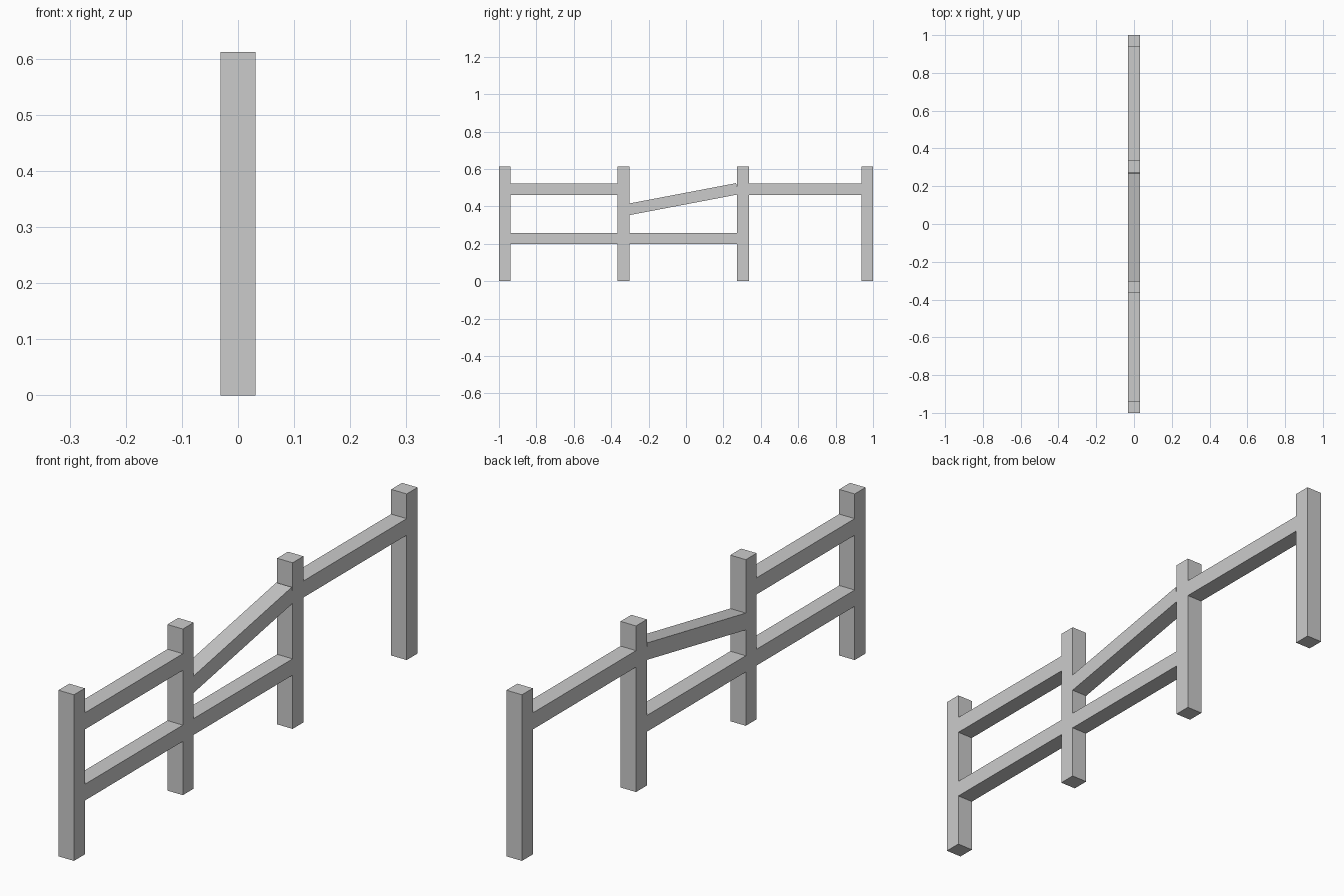
import bpy, bmesh

if "Cube" in bpy.data.objects:
    bpy.data.objects.remove(bpy.data.objects["Cube"])

W = 0.0315  # half thickness of all timber


def plank(name, profile):
    """Extrude a (y, z) outline across x."""
    bm = bmesh.new()
    face = bm.faces.new([bm.verts.new((-W, y, z)) for y, z in profile])
    ext = bmesh.ops.extrude_face_region(bm, geom=[face])
    verts = [v for v in ext["geom"] if isinstance(v, bmesh.types.BMVert)]
    bmesh.ops.translate(bm, verts=verts, vec=(2 * W, 0, 0))
    bmesh.ops.recalc_face_normals(bm, faces=bm.faces)
    mesh = bpy.data.meshes.new(name)
    bm.to_mesh(mesh)
    bm.free()
    bpy.context.collection.objects.link(bpy.data.objects.new(name, mesh))


def bar(name, y0, y1, z0, z1):
    plank(name, [(y0, z0), (y1, z0), (y1, z1), (y0, z1)])


# Posts
posts = [(-1, -0.937), (-0.366, -0.303), (0.273, 0.336), (0.937, 1)]
for i, (y0, y1) in enumerate(posts):
    bar(f"post_{i + 1}", y0, y1, 0, 0.612)

# Level rails: bay index, bottom, top (the last bay has lost its lower rail)
upper, lower = (0.46, 0.521), (0.198, 0.258)
for name, bay, (z0, z1) in [("upper_rail_1", 0, upper), ("upper_rail_3", 2, upper),
                            ("lower_rail_1", 0, lower), ("lower_rail_2", 1, lower)]:
    bar(name, posts[bay][1], posts[bay + 1][0], z0, z1)

# Slipped rail, square-cut end just short of the post at its top
plank("slipped_rail", [(-0.308, 0.352), (0.280, 0.464), (0.268, 0.524), (-0.320, 0.412)])
